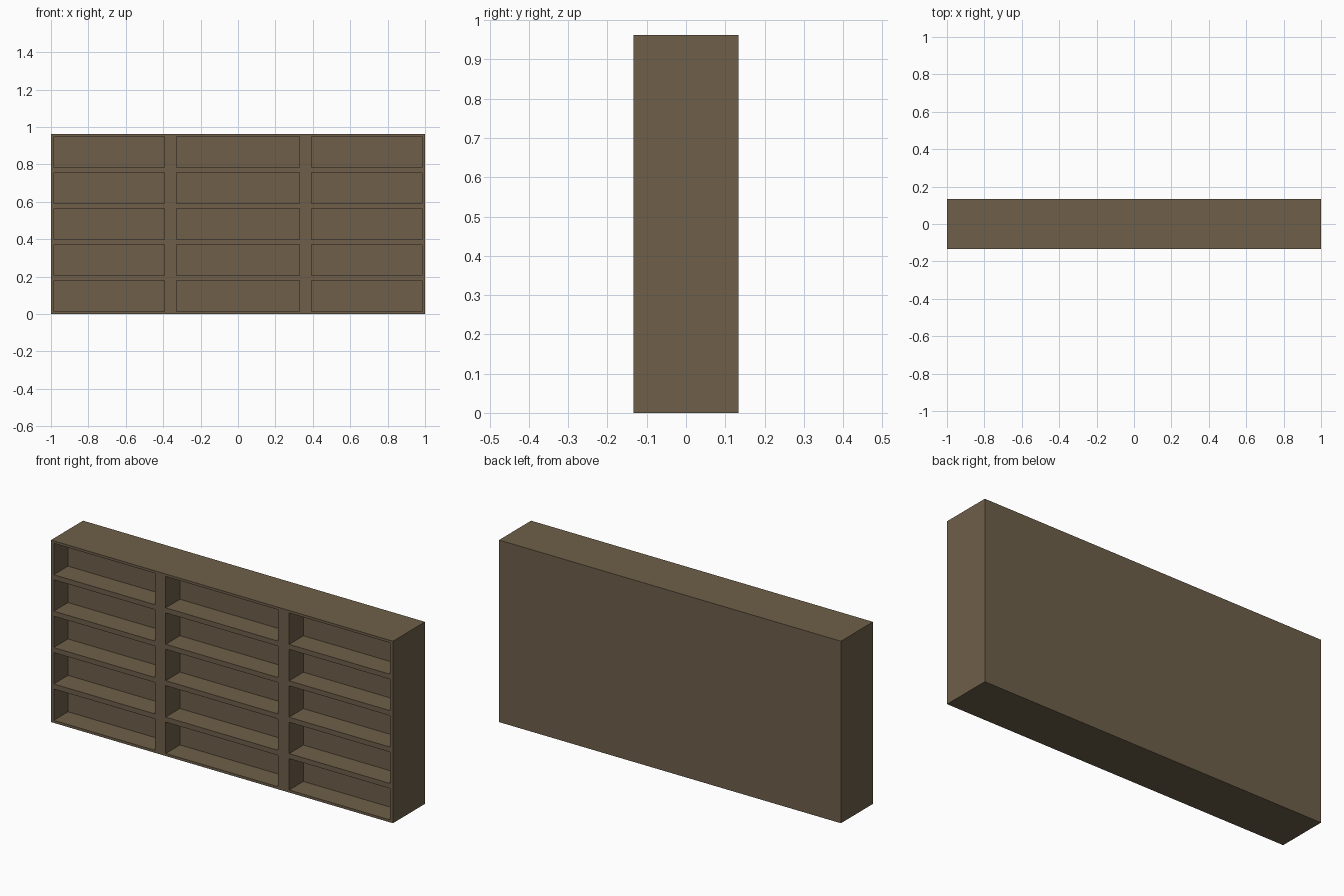
import bpy, bmesh

if "Cube" in bpy.data.objects:
    bpy.data.objects.remove(bpy.data.objects["Cube"])

W, D, H = 1.0, 0.134, 0.9625      # half width, half depth, height
RECESS = 0.119                    # depth of the compartments
xs = [-W, -0.984, -0.393, -0.329, 0.329, 0.393, 0.984, W]
pitch, half = H / 5, 0.083
zs = [0.0]
for i in range(5):
    c = (i + 0.5) * pitch
    zs += [c - half, c + half]
zs.append(H)

wood = bpy.data.materials.new("brown wood")
wood.diffuse_color = (0.156, 0.114, 0.067, 1)
wood.use_nodes = True
wood.node_tree.nodes["Principled BSDF"].inputs["Base Color"].default_value = wood.diffuse_color

bm = bmesh.new()

# front lattice
verts = [[bm.verts.new((x, -D, z)) for x in xs] for z in zs]
cells = []
for j in range(len(zs) - 1):
    for i in range(len(xs) - 1):
        f = bm.faces.new((verts[j][i], verts[j][i + 1], verts[j + 1][i + 1], verts[j + 1][i]))
        if i % 2 and j % 2:
            cells.append(f)

# outer case: sides, top and bottom pulled back from the rim, then the back panel
rim = [e for e in bm.edges if e.is_boundary]
ext = bmesh.ops.extrude_edge_only(bm, edges=rim)["geom"]
bmesh.ops.translate(bm, vec=(0, 2 * D, 0), verts=[g for g in ext if isinstance(g, bmesh.types.BMVert)])
back = [g for g in ext if isinstance(g, bmesh.types.BMEdge) and all(v.co.y > 0 for v in g.verts)]
bmesh.ops.contextual_create(bm, geom=back)

# recessed compartments
for f in bmesh.ops.extrude_discrete_faces(bm, faces=cells)["faces"]:
    bmesh.ops.translate(bm, vec=(0, RECESS, 0), verts=f.verts[:])

bmesh.ops.recalc_face_normals(bm, faces=bm.faces[:])
bmesh.ops.triangulate(bm, faces=[f for f in bm.faces if len(f.verts) > 4])

mesh = bpy.data.meshes.new("shelf_unit")
bm.to_mesh(mesh)
bm.free()
mesh.materials.append(wood)
obj = bpy.data.objects.new("shelf_unit", mesh)
bpy.context.collection.objects.link(obj)
